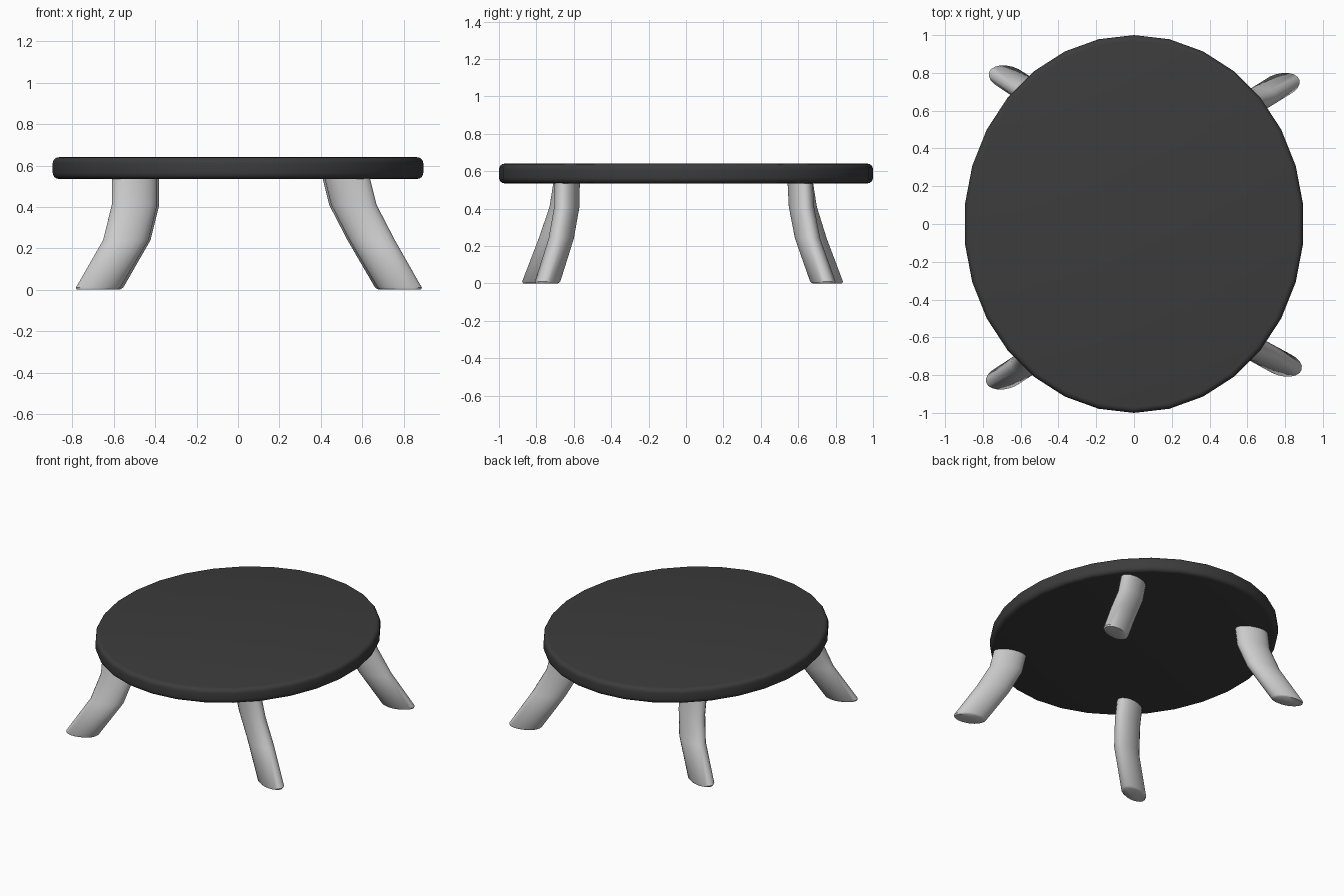
import bpy, bmesh, math

if "Cube" in bpy.data.objects:
    bpy.data.objects.remove(bpy.data.objects["Cube"])

N_TOP, N_LEG = 30, 20


def loft(name, rings, angle=40):
    """Skin a list of closed rings and cap both ends."""
    bm = bmesh.new()
    vs = [[bm.verts.new(p) for p in r] for r in rings]
    n = len(rings[0])
    for a, b in zip(vs, vs[1:]):
        for i in range(n):
            j = (i + 1) % n
            bm.faces.new((a[i], a[j], b[j], b[i]))
    bm.faces.new(vs[0][::-1])
    bm.faces.new(vs[-1])
    bmesh.ops.recalc_face_normals(bm, faces=bm.faces)
    me = bpy.data.meshes.new(name)
    bm.to_mesh(me)
    bm.free()
    ob = bpy.data.objects.new(name, me)
    bpy.context.collection.objects.link(ob)
    bpy.context.view_layer.objects.active = ob
    ob.select_set(True)
    bpy.ops.object.shade_smooth_by_angle(angle=math.radians(angle))
    ob.select_set(False)
    return ob


def ellipse(cx, cy, z, a, b, n, tilt=0.0, start=0.0):
    c, s = math.cos(tilt), math.sin(tilt)
    pts = []
    for i in range(n):
        t = start + 2 * math.pi * i / n
        x, y = a * math.cos(t), b * math.sin(t)
        pts.append((cx + x * c - y * s, cy + x * s + y * c, z))
    return pts


# Oval table top with a rounded rim
Z0, Z1, R = 0.535, 0.64, 0.03
arc = [math.radians(d) for d in (0, 22.5, 45, 67.5, 90)]
rim = [(R * (1 - math.sin(t)), Z0 + R * (1 - math.cos(t))) for t in arc]
rim += [(R * (1 - math.sin(t)), Z1 - R * (1 - math.cos(t))) for t in arc[::-1]]
top = loft("table_top", [ellipse(0, 0, z, 0.90 - d, 1.0 - d, N_TOP, start=math.pi / 2)
                         for d, z in rim], 40)
mat = bpy.data.materials.new("dark_top")
mat.diffuse_color = (0.045, 0.045, 0.045, 1)
mat.use_nodes = True
mat.node_tree.nodes["Principled BSDF"].inputs["Base Color"].default_value = mat.diffuse_color
top.data.materials.append(mat)

# Bent oval legs: centre (x, y) at each height
HEIGHTS = (0.0, 0.24, 0.41, 0.55)
LEGS = {
    "front_left_leg": ((-0.682, -0.812), (-0.542, -0.72), (-0.50, -0.662), (-0.50, -0.64)),
    "front_right_leg": ((0.787, -0.743), (0.648, -0.667), (0.56, -0.637), (0.525, -0.635)),
    "back_left_leg": ((-0.667, 0.775), (-0.532, 0.685), (-0.49, 0.632), (-0.49, 0.61)),
    "back_right_leg": ((0.775, 0.735), (0.638, 0.65), (0.55, 0.617), (0.515, 0.61)),
}
for name, path in LEGS.items():
    tilt = math.copysign(math.radians(16), path[0][0] * path[0][1])
    rings = [ellipse(*path[0], 0.0, 0.10, 0.055, N_LEG, tilt)]
    k = 0.01 / HEIGHTS[1]
    ankle = [p + (q - p) * k for p, q in zip(path[0], path[1])]
    rings.append(ellipse(*ankle, 0.01, 0.111, 0.064, N_LEG, tilt))
    for (x, y), z in zip(path[1:], HEIGHTS[1:]):
        rings.append(ellipse(x, y, z, 0.114, 0.063, N_LEG, tilt))
    loft(name, rings, 50)
